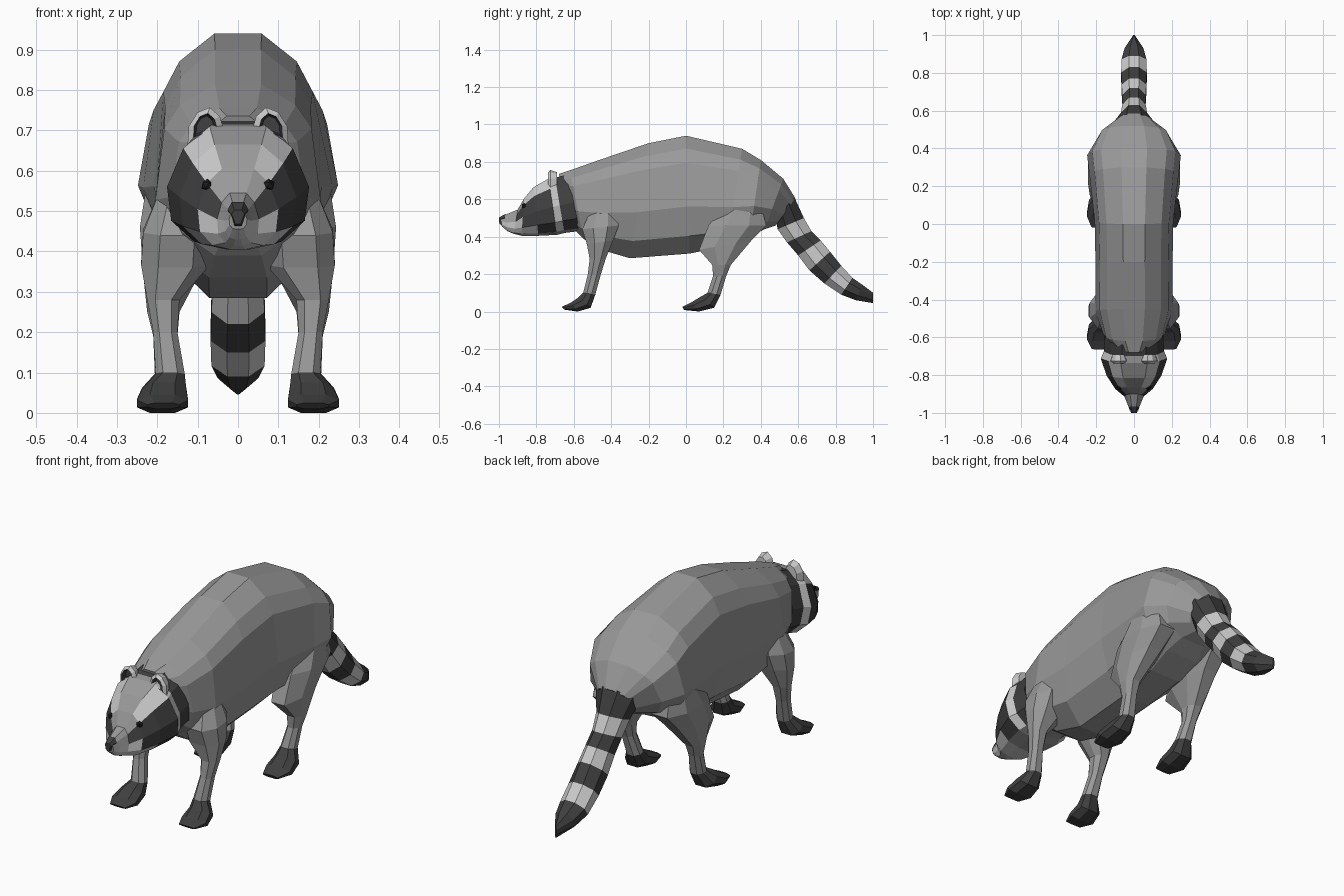
import bpy, bmesh
from mathutils import Vector


def material(name, v):
    m = bpy.data.materials.new(name)
    m.diffuse_color = (v, v, v, 1)
    return m


MATS = [material("grey_fur", 0.32), material("dark_fur", 0.05), material("light_fur", 0.62),
        material("black_eye", 0.012)]
GREY, DARK, LIGHT, BLACK = 0, 1, 2, 3


def finish(name, bm):
    bmesh.ops.recalc_face_normals(bm, faces=bm.faces)
    me = bpy.data.meshes.new(name)
    bm.to_mesh(me)
    bm.free()
    for m in MATS:
        me.materials.append(m)
    ob = bpy.data.objects.new(name, me)
    bpy.context.collection.objects.link(ob)
    return ob


def loft(name, shape, rings, color=lambda i, k: GREY, side=1):
    """Skin rings (top y, top z, bottom y, bottom z, half width, centre x).
    shape is the right half of the section: (width share, height share).
    color gets the band number and the strip number counted from the top (-1)."""
    bm = bmesh.new()
    full = shape + [(-u, v) for u, v in reversed(shape)]
    n = len(full)
    loops = []
    for ty, tz, by, bz, w, cx in rings:
        loops.append([bm.verts.new((side * cx + u * w, by + v * (ty - by), bz + v * (tz - bz)))
                      for u, v in full])
    for i in range(len(loops) - 1):
        a, b = loops[i], loops[i + 1]
        for j in range(n):
            f = bm.faces.new((a[j], a[(j + 1) % n], b[(j + 1) % n], b[j]))
            f.material_index = color(i, min(j, n - 2 - j))
    bm.faces.new(loops[0]).material_index = color(0, 0)
    bm.faces.new(loops[-1]).material_index = color(len(loops) - 2, 0)
    return finish(name, bm)


# Body, widest at the haunches
BODY = [(0.28, 1), (0.70, 0.89), (0.89, 0.77), (1, 0.40), (0.82, 0.15), (0.35, 0)]
loft("body", BODY, [
    (-0.68, 0.735, -0.60, 0.44, 0.10, 0),
    (-0.62, 0.755, -0.55, 0.39, 0.165, 0),
    (-0.45, 0.815, -0.47, 0.335, 0.205, 0),
    (-0.20, 0.90, -0.30, 0.285, 0.203, 0),
    (0.0, 0.94, 0.02, 0.31, 0.208, 0),
    (0.30, 0.87, 0.22, 0.35, 0.235, 0),
    (0.40, 0.81, 0.34, 0.40, 0.248, 0),
    (0.52, 0.71, 0.42, 0.44, 0.19, 0),
    (0.585, 0.605, 0.48, 0.46, 0.095, 0)])


# Head with mask, pale cheeks and dark collar
def face_color(i, k):
    if i == 6:
        return DARK if k < 4 else GREY
    if i == 5:
        return LIGHT if 0 <= k < 4 else GREY
    if i in (3, 4):
        if k in (1, 2) or (i == 4 and k == 3):
            return DARK
        if k == 0:
            return LIGHT
    if i == 2 and k == 1:
        return DARK
    return LIGHT if k >= 2 and i < 4 else GREY


HEAD = [(0.4, 1), (0.77, 0.82), (1, 0.50), (0.94, 0.22), (0.62, 0.05), (0.2, 0)]
loft("head", HEAD, [
    (-0.99, 0.505, -0.985, 0.455, 0.022, 0),
    (-0.955, 0.522, -0.955, 0.43, 0.034, 0),
    (-0.90, 0.545, -0.92, 0.415, 0.052, 0),
    (-0.865, 0.605, -0.88, 0.405, 0.10, 0),
    (-0.815, 0.665, -0.79, 0.405, 0.145, 0),
    (-0.735, 0.71, -0.69, 0.41, 0.176, 0),
    (-0.70, 0.715, -0.65, 0.42, 0.16, 0),
    (-0.63, 0.735, -0.57, 0.43, 0.155, 0)], face_color)

# Nose
loft("nose", [(0.6, 1), (1, 0.7), (0.4, 0)], [
    (-1.0, 0.503, -0.998, 0.468, 0.016, 0),
    (-0.965, 0.522, -0.975, 0.458, 0.026, 0)], lambda i, k: DARK)

# Tail with alternating bands, ending in an upright wedge
TAIL = [(0.4, 1), (1, 0.7), (1, 0.3), (0.4, 0)]
loft("tail", TAIL, [
    (0.58, 0.61, 0.48, 0.50, 0.10, 0),
    (0.63, 0.50, 0.49, 0.44, 0.07, 0),
    (0.67, 0.43, 0.54, 0.37, 0.062, 0),
    (0.72, 0.38, 0.60, 0.30, 0.062, 0),
    (0.77, 0.32, 0.66, 0.22, 0.066, 0),
    (0.83, 0.245, 0.74, 0.15, 0.068, 0),
    (0.89, 0.18, 0.83, 0.09, 0.066, 0),
    (0.94, 0.145, 0.91, 0.06, 0.05, 0),
    (1.0, 0.10, 1.0, 0.045, 0.004, 0)],
    lambda i, k: DARK if i % 2 == 0 or i == 7 else LIGHT)

# Legs blend into shoulder and haunch at the top
LEG = [(0.5, 1), (1, 0.7), (1, 0.3), (0.5, 0)]
FRONT_LEG = [
    (-0.50, 0.56, -0.38, 0.56, 0.05, 0.14),
    (-0.555, 0.44, -0.36, 0.46, 0.085, 0.15),
    (-0.53, 0.36, -0.39, 0.38, 0.085, 0.155),
    (-0.515, 0.28, -0.43, 0.28, 0.04, 0.185),
    (-0.525, 0.20, -0.455, 0.20, 0.03, 0.18),
    (-0.55, 0.10, -0.485, 0.09, 0.036, 0.168),
    (-0.575, 0.075, -0.51, 0.02, 0.055, 0.183),
    (-0.62, 0.045, -0.58, 0.0, 0.063, 0.187),
    (-0.665, 0.025, -0.65, 0.01, 0.04, 0.185)]
HIND_LEG = [
    (0.22, 0.58, 0.40, 0.57, 0.07, 0.155),
    (0.12, 0.46, 0.43, 0.46, 0.085, 0.158),
    (0.07, 0.33, 0.35, 0.38, 0.07, 0.165),
    (0.14, 0.25, 0.24, 0.25, 0.04, 0.185),
    (0.145, 0.19, 0.215, 0.19, 0.03, 0.18),
    (0.115, 0.10, 0.185, 0.09, 0.036, 0.17),
    (0.08, 0.08, 0.15, 0.02, 0.055, 0.183),
    (0.03, 0.05, 0.07, 0.0, 0.063, 0.187),
    (-0.02, 0.025, -0.01, 0.008, 0.04, 0.185)]


# Ear: pale rim and back around a dark hollow
def ear(name, side):
    rim = [(0.035, 0.70), (0.045, 0.735), (0.07, 0.757), (0.1, 0.745), (0.122, 0.71),
           (0.125, 0.665), (0.09, 0.68)]
    centre = Vector((0.083, 0.715))
    bm = bmesh.new()

    def ring(scale, y):
        pts = [centre + (Vector(p) - centre) * scale for p in rim]
        return [bm.verts.new((side * p.x, y, p.y)) for p in pts]

    loops = [ring(0.5, -0.715), ring(0.65, -0.738), ring(1, -0.725), ring(0.7, -0.69)]
    n = len(rim)
    for i, col in enumerate((DARK, LIGHT, LIGHT)):
        for j in range(n):
            k = (j + 1) % n
            bm.faces.new((loops[i][j], loops[i][k], loops[i + 1][k], loops[i + 1][j])).material_index = col
    bm.faces.new(loops[0]).material_index = DARK
    bm.faces.new(loops[-1]).material_index = LIGHT
    finish(name, bm)


# Paired parts
for side, tag in ((1, "left"), (-1, "right")):
    loft("front_leg_" + tag, LEG, FRONT_LEG, lambda i, k: DARK if i >= 5 else GREY, side)
    loft("hind_leg_" + tag, LEG, HIND_LEG, lambda i, k: DARK if i >= 5 else GREY, side)
    ear("ear_" + tag, side)
    # Eye
    bm = bmesh.new()
    bmesh.ops.create_icosphere(bm, subdivisions=1, radius=0.016)
    for v in bm.verts:
        v.co += Vector((side * 0.076, -0.864, 0.564))
    for f in bm.faces:
        f.material_index = BLACK
    finish("eye_" + tag, bm)
